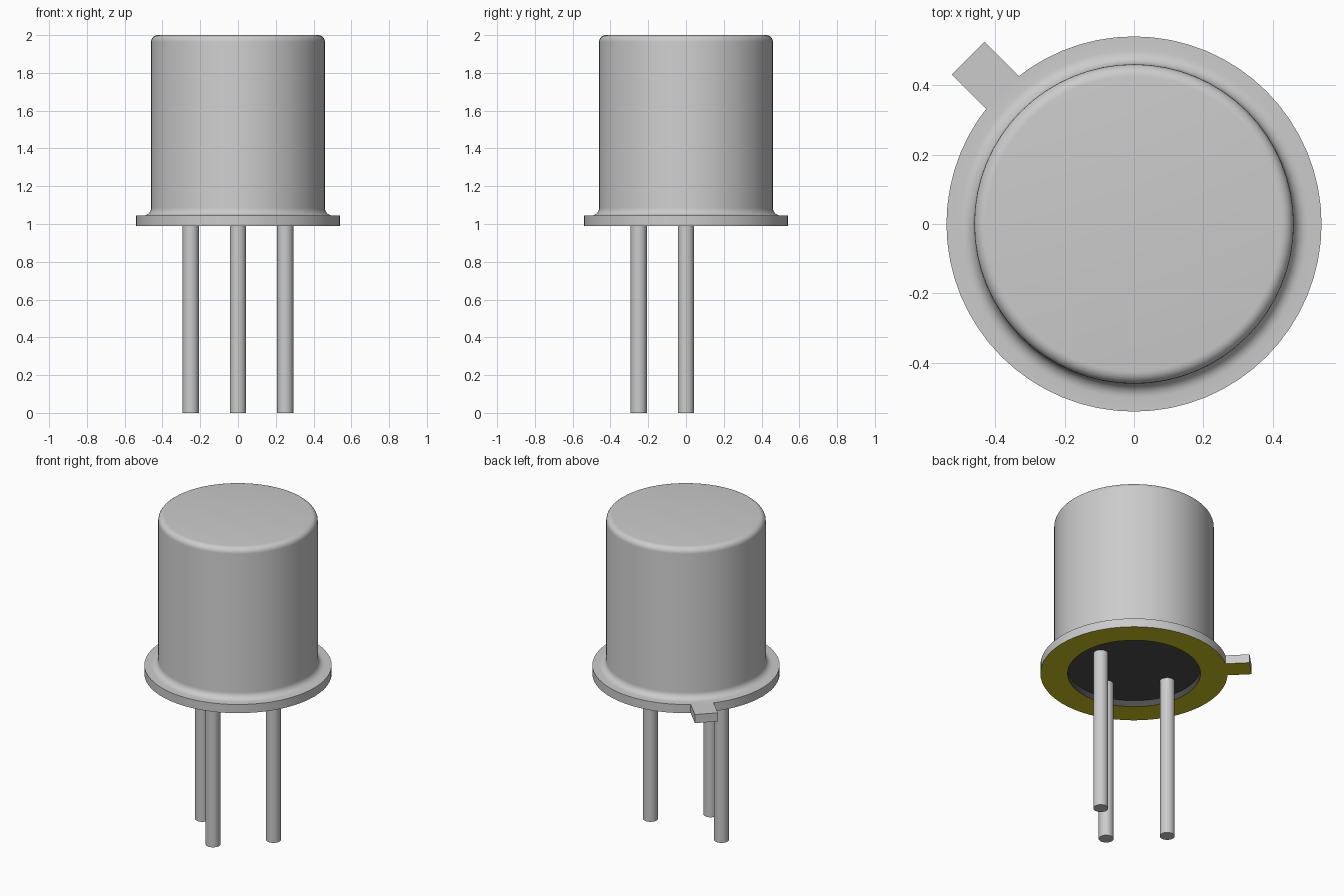
import bpy, bmesh, math
from mathutils import Matrix, Vector

cube = bpy.data.objects.get("Cube")
if cube:
    bpy.data.objects.remove(cube, do_unlink=True)


def material(name, rgb):
    m = bpy.data.materials.new(name)
    m.use_nodes = True
    m.diffuse_color = (*rgb, 1)
    m.node_tree.nodes["Principled BSDF"].inputs["Base Color"].default_value = (*rgb, 1)
    return m


METAL = material("light grey metal", (0.60, 0.60, 0.60))
OLIVE = material("olive gold", (0.60, 0.55, 0.015))
DARK = material("dark insulator", (0.076, 0.076, 0.076))


def finish(name, bm, mats, smooth=True):
    mesh = bpy.data.meshes.new(name)
    bm.to_mesh(mesh)
    bm.free()
    obj = bpy.data.objects.new(name, mesh)
    bpy.context.collection.objects.link(obj)
    for m in mats:
        mesh.materials.append(m)
    if smooth:
        bpy.ops.object.select_all(action='DESELECT')
        obj.select_set(True)
        bpy.context.view_layer.objects.active = obj
        bpy.ops.object.shade_smooth_by_angle(angle=math.radians(35))
    return obj


def arc(cx, cz, r, a0, a1, n=6):
    angles = [math.radians(a0 + (a1 - a0) * i / n) for i in range(n + 1)]
    return [(cx + r * math.cos(a), cz + r * math.sin(a)) for a in angles]


BASE, RIM, TOP = 0.99, 1.045, 2.0      # flange underside, flange top, can top
FLANGE_R, CAN_R, HOLE_R, FLOOR = 0.54, 0.46, 0.383, 1.03

# Can and flange: one lathed profile, from the recess floor out and up to the top
profile = [(0, FLOOR), (HOLE_R, FLOOR), (HOLE_R, BASE), (FLANGE_R, BASE), (FLANGE_R, RIM)]
profile += arc(CAN_R + 0.04, RIM + 0.04, 0.04, 270, 180)
profile += arc(CAN_R - 0.035, TOP - 0.035, 0.035, 0, 90)
profile += [(0, TOP)]
bm = bmesh.new()
verts = [bm.verts.new((r, 0, z)) for r, z in profile]
edges = [bm.edges.new(pair) for pair in zip(verts, verts[1:])]
bmesh.ops.spin(bm, geom=verts + edges, cent=(0, 0, 0), axis=(0, 0, 1),
               angle=math.tau, steps=64, use_duplicate=False)
bmesh.ops.remove_doubles(bm, verts=bm.verts, dist=1e-4)
bmesh.ops.recalc_face_normals(bm, faces=bm.faces)
for f in bm.faces:
    c = f.calc_center_median()
    if c.z < FLOOR + 0.001 and c.xy.length < HOLE_R + 0.001:
        f.material_index = 2            # recess floor and wall
    elif c.z < BASE + 0.001:
        f.material_index = 1            # flange underside
finish("can_and_flange", bm, [METAL, OLIVE, DARK])

# Index tab at the back right of the flange
inner, outer = 0.53, 0.675
bm = bmesh.new()
bmesh.ops.create_cube(bm, size=1, matrix=Matrix.Rotation(math.radians(135), 4, 'Z')
                      @ Matrix.Translation(((inner + outer) / 2, 0, (BASE + RIM) / 2))
                      @ Matrix.Diagonal((outer - inner, 0.134, RIM - BASE, 1)))
bm.normal_update()
for f in bm.faces:
    f.material_index = 1 if f.normal.z < -0.5 else 0
finish("index_tab", bm, [METAL, OLIVE], smooth=False)

# Three leads running down from the recess
for name, x, y in (("right_lead", -0.25, 0), ("front_lead", 0, -0.25), ("left_lead", 0.25, 0)):
    bm = bmesh.new()
    height = FLOOR + 0.005
    bmesh.ops.create_cone(bm, cap_ends=True, segments=32, radius1=0.043, radius2=0.043,
                          depth=height, matrix=Matrix.Translation(Vector((x, y, height / 2))))
    finish(name, bm, [METAL])
